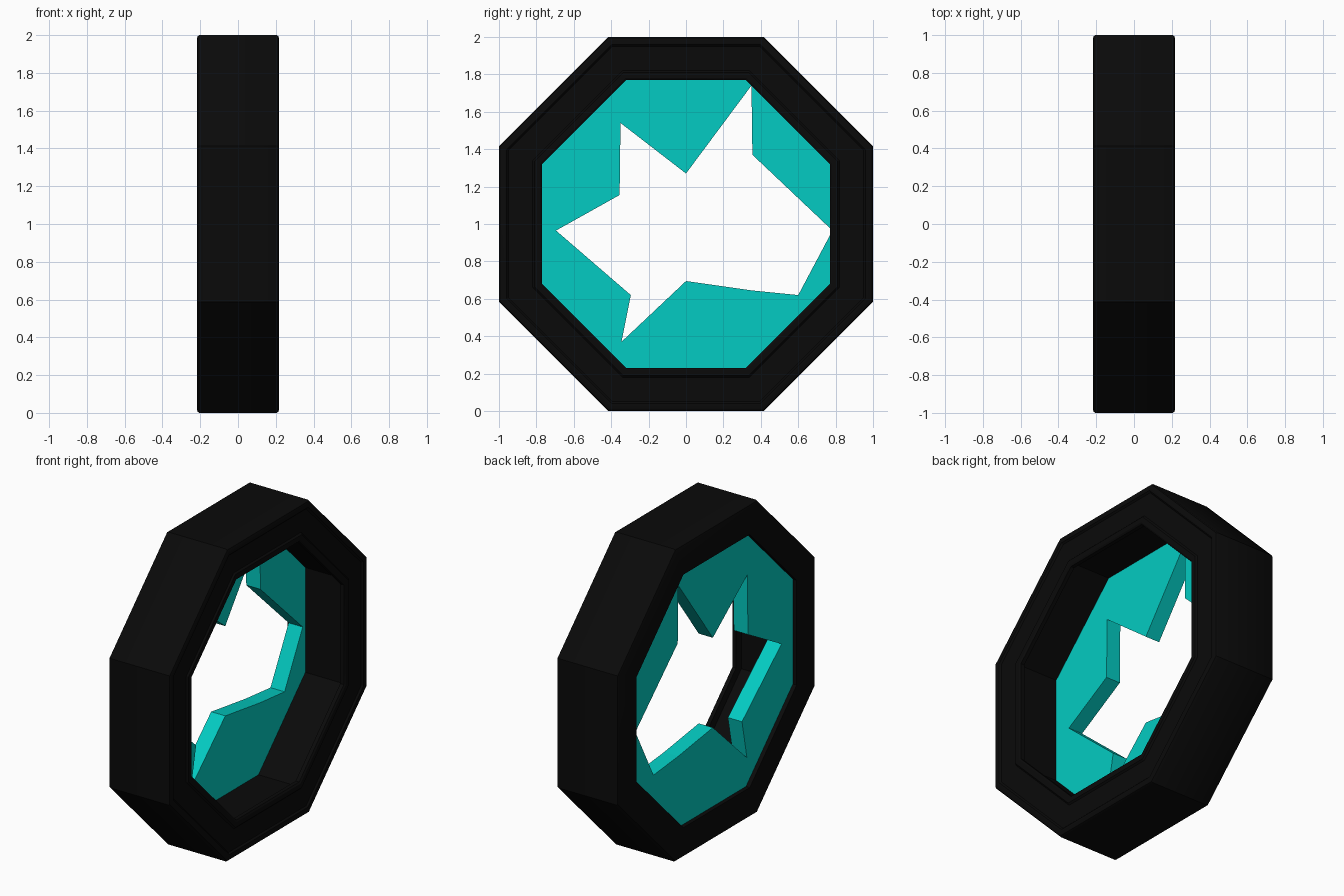
import bpy, bmesh, math

if "Cube" in bpy.data.objects:
    bpy.data.objects.remove(bpy.data.objects["Cube"])

SIDES = 8
CENTRE_Z = 1.0


def material(name, rgb):
    m = bpy.data.materials.new(name)
    m.diffuse_color = (*rgb, 1)
    m.use_nodes = True
    m.node_tree.nodes["Principled BSDF"].inputs["Base Color"].default_value = m.diffuse_color
    return m


def octagon(x, apothem):
    """Corners of a flat-topped octagon lying across the x axis."""
    r = apothem / math.cos(math.pi / SIDES)
    angles = [math.pi / SIDES + k * math.tau / SIDES for k in range(SIDES)]
    return [(x, r * math.cos(a), CENTRE_Z + r * math.sin(a)) for a in angles]


def finish(bm, name, mat):
    bmesh.ops.recalc_face_normals(bm, faces=bm.faces)
    mesh = bpy.data.meshes.new(name)
    bm.to_mesh(mesh)
    bm.free()
    ob = bpy.data.objects.new(name, mesh)
    bpy.context.collection.objects.link(ob)
    mesh.materials.append(mat)
    return ob


# Window frame: closed cross-section (x, apothem) swept round the octagon,
# with a raised outer rim and a raised inner lip on the +x side
profile = [
    (-0.204, 1.0), (0.204, 1.0), (0.213, 0.995), (0.217, 0.985),
    (0.217, 0.96), (0.207, 0.95), (0.207, 0.82), (0.217, 0.81),
    (0.217, 0.78), (0.21, 0.77), (0.185, 0.77), (0.175, 0.81),
    (-0.217, 0.81), (-0.217, 0.985), (-0.213, 0.995),
]
bm = bmesh.new()
rings = [[bm.verts.new(p) for p in octagon(x, a)] for x, a in profile]
for i, ring in enumerate(rings):
    nxt = rings[(i + 1) % len(rings)]
    for k in range(SIDES):
        j = (k + 1) % SIDES
        bm.faces.new((ring[k], ring[j], nxt[j], nxt[k]))
frame = finish(bm, "window_frame", material("black_frame", (0.003, 0.003, 0.003)))
bpy.context.view_layer.objects.active = frame
frame.select_set(True)
bpy.ops.object.shade_smooth_by_angle(angle=math.radians(30))

# Broken pane: octagon with a jagged hole, extruded to its thickness
PANE_X, PANE_THICKNESS = -0.19, 0.10
hole = [
    (0.35, 1.74), (0.0, 1.27), (-0.35, 1.54), (-0.355, 1.155),
    (-0.695, 0.965), (-0.295, 0.62), (-0.345, 0.37), (0.0, 0.695),
    (0.35, 0.645), (0.60, 0.62), (0.783, 0.965), (0.355, 1.37),
]
bm = bmesh.new()
edges = []
for loop in (octagon(PANE_X, 0.812), [(PANE_X, y, z) for y, z in hole]):
    vs = [bm.verts.new(p) for p in loop]
    edges += [bm.edges.new((vs[i - 1], vs[i])) for i in range(len(vs))]
bmesh.ops.triangle_fill(bm, edges=edges, use_beauty=True, normal=(1, 0, 0))
ext = bmesh.ops.extrude_face_region(bm, geom=bm.faces[:], use_keep_orig=True)
moved = [g for g in ext["geom"] if isinstance(g, bmesh.types.BMVert)]
bmesh.ops.translate(bm, verts=moved, vec=(PANE_THICKNESS, 0, 0))
finish(bm, "broken_pane", material("teal_glass", (0.001, 0.6, 0.54)))
